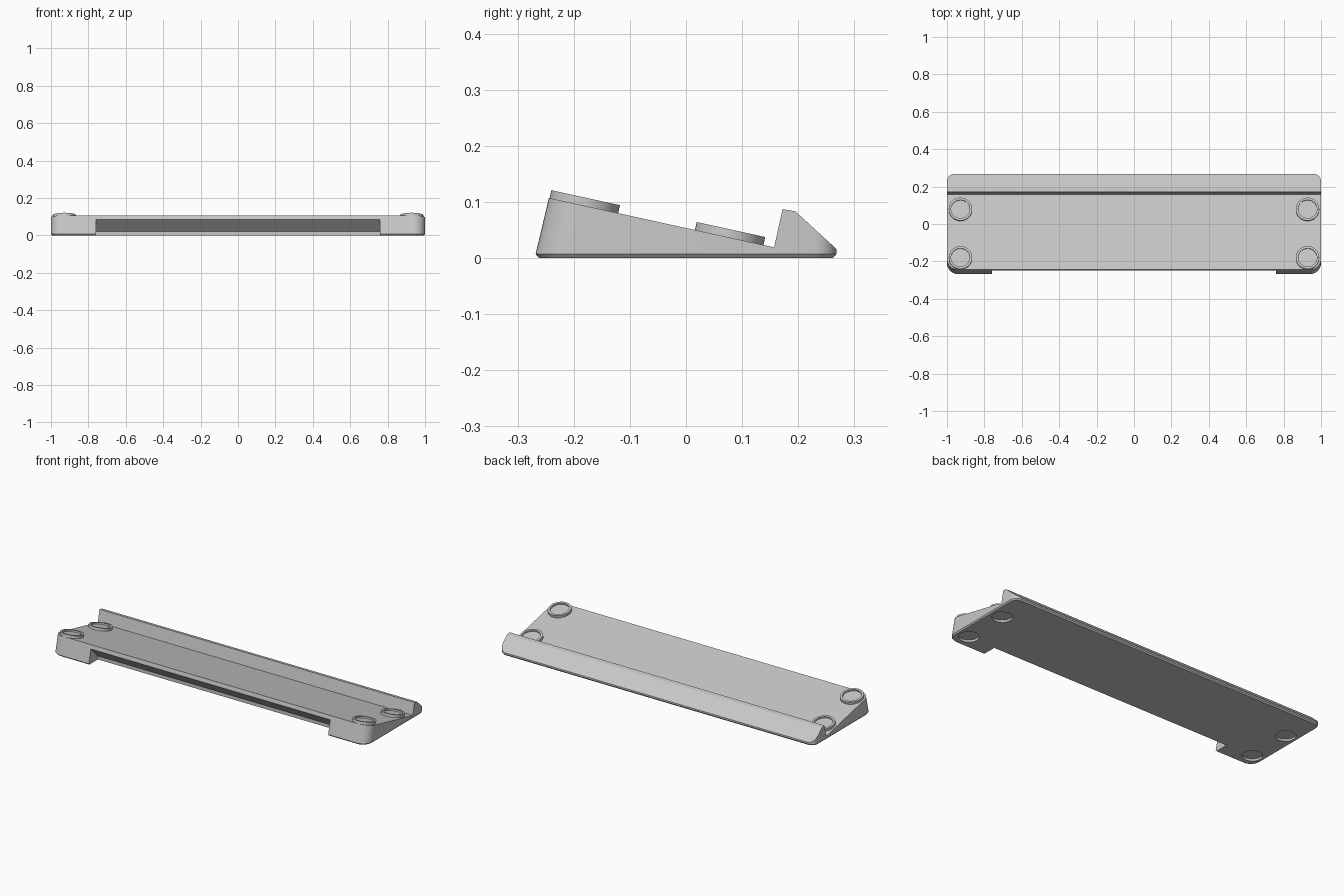
import bpy, bmesh, math
from mathutils import Matrix, Vector

cube = bpy.data.objects.get("Cube")
if cube:
    bpy.data.objects.remove(cube, do_unlink=True)

grey = bpy.data.materials.new("plain grey")
grey.use_nodes = True
colour = (0.58, 0.58, 0.58, 1)
grey.diffuse_color = colour
grey.node_tree.nodes["Principled BSDF"].inputs["Base Color"].default_value = colour


def loft(name, rings, closed=False):
    """Join equal rings of points with quads; cap the ends or close the loop."""
    bm = bmesh.new()
    loops = [[bm.verts.new(p) for p in ring] for ring in rings]
    pairs = list(zip(loops, loops[1:]))
    if closed:
        pairs.append((loops[-1], loops[0]))
    else:
        bm.faces.new(loops[0])
        bm.faces.new(loops[-1])
    for a, b in pairs:
        for i in range(len(a)):
            j = (i + 1) % len(a)
            bm.faces.new((a[i], a[j], b[j], b[i]))
    bmesh.ops.recalc_face_normals(bm, faces=bm.faces)
    mesh = bpy.data.meshes.new(name)
    bm.to_mesh(mesh)
    bm.free()
    mesh.materials.append(grey)
    obj = bpy.data.objects.new(name, mesh)
    bpy.context.collection.objects.link(obj)
    return obj


def prism(name, profile, half):
    """Extrude a side profile (y, z) along x."""
    return loft(name, [[(x, y, z) for y, z in profile] for x in (-half, half)])


def circle(r, z, n=48):
    return [(r * math.cos(2 * math.pi * i / n), r * math.sin(2 * math.pi * i / n), z)
            for i in range(n)]


def plan(inset, z, front_shift):
    """Rounded rectangle outline, its front half shifted back."""
    pts = []
    for k, (sx, sy) in enumerate([(1, 1), (-1, 1), (-1, -1), (1, -1)]):
        r = 0.04 if sy > 0 else 0.06
        for i in range(11):
            a = math.radians(90 * k + 9 * i)
            x = sx * (1 - r) + (r - inset) * math.cos(a)
            y = sy * (0.268 - r) + (r - inset) * math.sin(a)
            pts.append((x, y + (front_shift if sy < 0 else 0), z))
    return pts


def select_only(obj):
    bpy.ops.object.select_all(action='DESELECT')
    obj.select_set(True)
    bpy.context.view_layer.objects.active = obj


def cut(obj, cutter):
    mod = obj.modifiers.new("cut", 'BOOLEAN')
    mod.operation = 'DIFFERENCE'
    mod.solver = 'EXACT'
    mod.object = cutter
    cutter.hide_render = True
    select_only(obj)
    bpy.ops.object.modifier_apply(modifier=mod.name)
    bpy.data.objects.remove(cutter, do_unlink=True)


def smooth(obj):
    select_only(obj)
    bpy.ops.object.shade_smooth_by_angle(angle=math.radians(25))


SLOPE = 0.219


def deck_z(y):
    return 0.107 - SLOPE * (y + 0.245)


# Stand body: chamfered base, leaning front, rounded corners
body = loft("stand_body", [plan(0.006, 0, 0), plan(0, 0.007, 0), plan(0, 0.13, 0.029)])

# Sloping deck with the stop lip left standing along the back
cut(body, prism("deck_cutter", [
    (-0.5, deck_z(-0.5)), (0.157, deck_z(0.157)), (0.172, 0.087),
    (0.195, 0.083), (0.4, -0.105), (0.4, 0.3), (-0.5, 0.3)], 1.2))

# Undercut between the front corners
cut(body, prism("undercut_cutter", [
    (-0.35, 0.085), (-0.25, 0.085), (-0.185, 0.02), (-0.185, -0.05), (-0.35, -0.05)], 0.76))

spots = [(x, y) for x in (-0.928, 0.928) for y in (-0.182, 0.077)]

# Shallow round foot recesses underneath
for x, y in spots:
    recess = loft("recess_cutter", [circle(0.052, -0.02), circle(0.052, 0.012)])
    recess.data.transform(Matrix.Translation((x, y, 0)))
    cut(body, recess)
smooth(body)

# Raised pad rings on the deck, each with a sunken centre
tilt = Matrix.Rotation(-math.atan(SLOPE), 4, 'X')
for x, y in spots:
    side = "left" if x > 0 else "right"
    end = "front" if y < 0 else "back"
    pad = loft(f"{end}_{side}_pad", [
        circle(0.0625, -0.004), circle(0.0625, 0.0145),
        circle(0.05, 0.0145), circle(0.05, 0.006)])
    pad.data.transform(Matrix.Translation(Vector((x, y, deck_z(y)))) @ tilt)
    smooth(pad)
